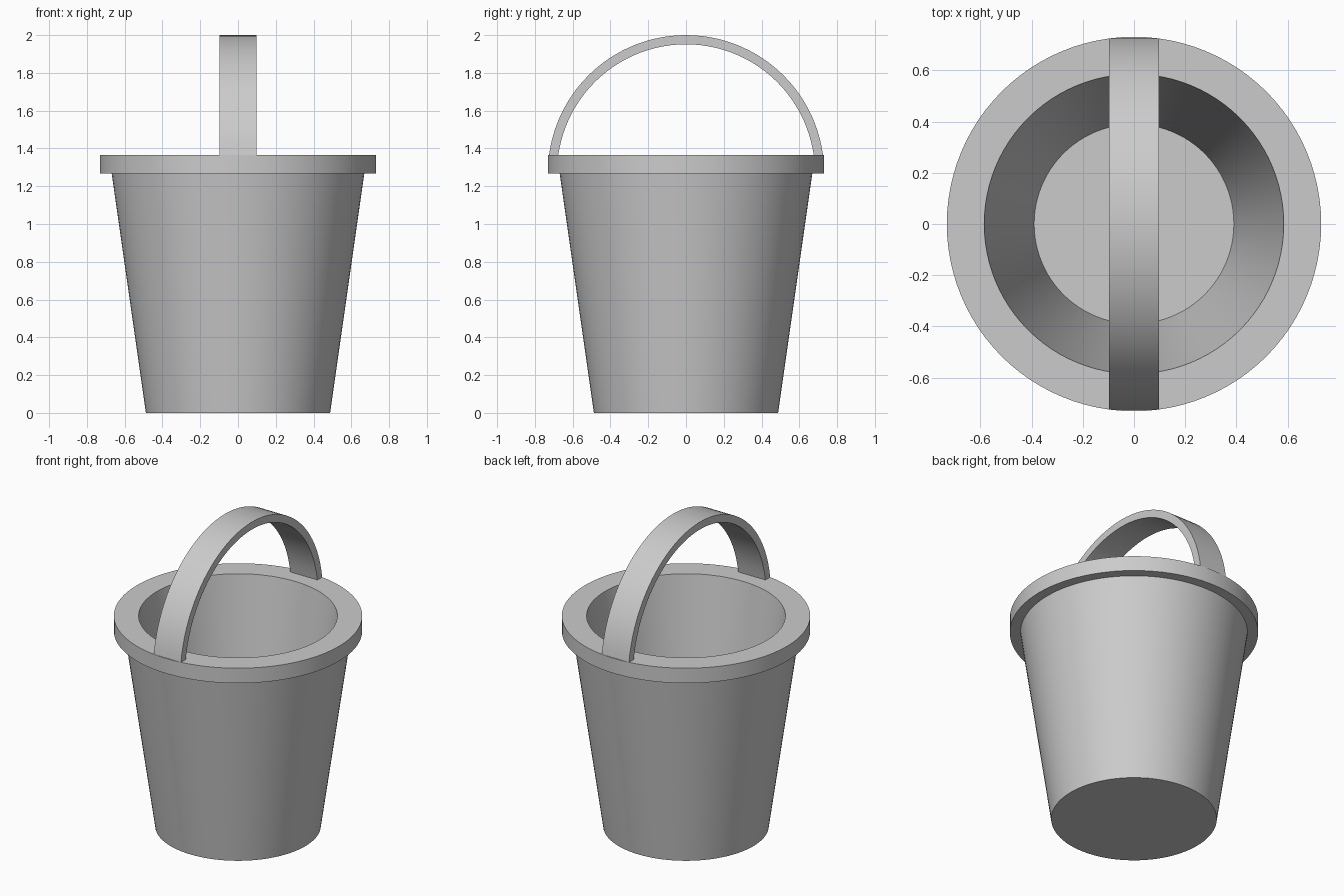
import bpy, bmesh, math
from mathutils import Matrix, Vector

cube = bpy.data.objects.get("Cube")
if cube:
    bpy.data.objects.remove(cube, do_unlink=True)

U = 2 / 20.5          # design unit: the pail is 20.5 units tall
SEGMENTS = 96

grey = bpy.data.materials.new("plain grey")
grey.use_nodes = True
colour = (0.6, 0.6, 0.6, 1)
grey.diffuse_color = colour
grey.node_tree.nodes["Principled BSDF"].inputs["Base Color"].default_value = colour


def finish(name, bm):
    """Turn a bmesh into a smooth-shaded object with sharp edges kept."""
    bmesh.ops.remove_doubles(bm, verts=bm.verts, dist=1e-5)
    bmesh.ops.recalc_face_normals(bm, faces=bm.faces)
    mesh = bpy.data.meshes.new(name)
    bm.to_mesh(mesh)
    bm.free()
    mesh.materials.append(grey)
    obj = bpy.data.objects.new(name, mesh)
    bpy.context.collection.objects.link(obj)
    bpy.ops.object.select_all(action="DESELECT")
    obj.select_set(True)
    bpy.context.view_layer.objects.active = obj
    bpy.ops.object.shade_smooth_by_angle(angle=math.radians(30))
    return obj


# Bucket: tapered wall, overhanging rim and inner floor turned from one profile
profile = [(0, 0), (5, 0), (5 + 2 * 13 / 14, 13), (7.5, 13), (7.5, 14),
           (6, 14), (4, 1), (0, 1)]
bm = bmesh.new()
verts = [bm.verts.new((r * U, 0, z * U)) for r, z in profile]
edges = [bm.edges.new(pair) for pair in zip(verts, verts[1:])]
bmesh.ops.spin(bm, geom=verts + edges, cent=(0, 0, 0), axis=(0, 0, 1),
               angle=math.tau, steps=SEGMENTS, use_merge=True)
finish("bucket", bm)

# Handle: flat band swept over the opening, ending on top of the rim
centre = Vector((0, 0, 13 * U))
start = math.asin(1 / 7.5)
bm = bmesh.new()
corners = [(-1, 7), (1, 7), (1, 7.5), (-1, 7.5)]
section = bm.faces.new([bm.verts.new((x * U, r * U, 13 * U)) for x, r in corners])
bmesh.ops.rotate(bm, verts=bm.verts, cent=centre,
                 matrix=Matrix.Rotation(start, 3, "X"))
end_cap = bmesh.ops.duplicate(bm, geom=[section])["geom"]
bmesh.ops.spin(bm, geom=[section], cent=centre, axis=(1, 0, 0),
               angle=math.pi - 2 * start, steps=SEGMENTS // 2)
# Settle the two ends level with the rim
for v in bm.verts:
    if v.co.z < 14 * U + 0.01:
        v.co.z = 14 * U
finish("handle", bm)
